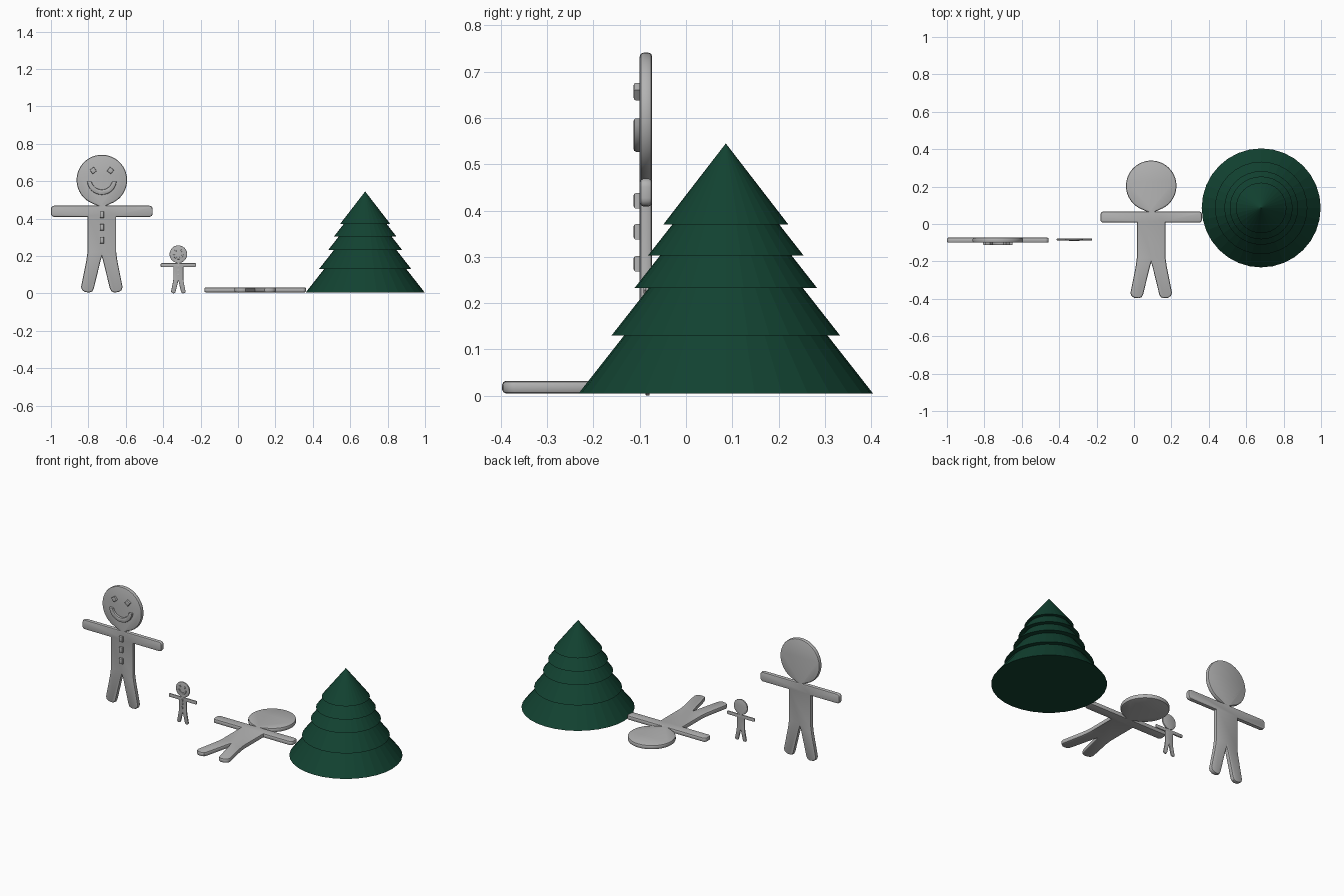
import bpy, bmesh, math
from mathutils import Matrix, Vector

if "Cube" in bpy.data.objects:
    bpy.data.objects.remove(bpy.data.objects["Cube"])


def material(name, rgb):
    m = bpy.data.materials.new(name)
    m.diffuse_color = (*rgb, 1)
    m.use_nodes = True
    m.node_tree.nodes["Principled BSDF"].inputs["Base Color"].default_value = m.diffuse_color
    return m


GREY = material("biscuit grey", (0.45, 0.45, 0.45))
GREEN = material("fir green", (0.006, 0.055, 0.031))


def finish(name, bm, mat, angle):
    mesh = bpy.data.meshes.new(name)
    bm.to_mesh(mesh)
    bm.free()
    mesh.materials.append(mat)
    ob = bpy.data.objects.new(name, mesh)
    bpy.context.collection.objects.link(ob)
    bpy.ops.object.select_all(action='DESELECT')
    ob.select_set(True)
    bpy.context.view_layer.objects.active = ob
    bpy.ops.object.shade_smooth_by_angle(angle=math.radians(angle))
    return ob


def plate(name, outline, front, back, bevel, place):
    """Extruded x-z outline with softened rims on both faces."""
    bm = bmesh.new()
    face = bm.faces.new([bm.verts.new((x, front + bevel, z)) for x, z in outline])
    ext = bmesh.ops.extrude_face_region(bm, geom=[face], use_keep_orig=True)["geom"]
    other = [g for g in ext if isinstance(g, bmesh.types.BMFace)][0]
    bmesh.ops.translate(bm, verts=other.verts[:], vec=(0, back - front - 2 * bevel, 0))
    bmesh.ops.recalc_face_normals(bm, faces=bm.faces[:])
    for f in (face, other):
        for t, d in ((0.3, 0.7), (0.7, 0.3)):
            bmesh.ops.inset_region(bm, faces=[f], thickness=t * bevel, depth=d * bevel,
                                   use_even_offset=True)
    bm.transform(place)
    finish(name, bm, GREY, 35)


def arc(cx, cz, r, a0, a1, n):
    return [(cx + r * math.cos(math.radians(a0 + (a1 - a0) * i / n)),
             cz + r * math.sin(math.radians(a0 + (a1 - a0) * i / n))) for i in range(n + 1)]


# right half of the body outline, crown to crotch, then mirrored
HALF = (arc(0, 0.602, 0.135, 90, -68, 22)
        + [(0.024, 0.465)]
        + arc(0.254, 0.447, 0.018, 90, 0, 4) + arc(0.254, 0.423, 0.018, 0, -90, 4)
        + [(0.077, 0.405), (0.077, 0.215), (0.083, 0.17), (0.111, 0.03), (0.106, 0.014),
           (0.09, 0.003), (0.066, 0.001), (0.051, 0.007), (0.043, 0.022), (0.007, 0.17),
           (0, 0.192)])
BODY = HALF + [(-x, z) for x, z in reversed(HALF[1:-1])]


def figure(prefix, place, face=True):
    plate(prefix + "_body", BODY, -0.0135, 0.0135, 0.008, place)
    if not face:
        return
    # eyes
    for side, s in (("left", -1), ("right", 1)):
        cx, cz = s * 0.046, 0.653
        eye = [(cx - 0.019, cz - s * 0.003), (cx + s * 0.003, cz - 0.019),
               (cx + 0.019, cz + s * 0.003), (cx - s * 0.003, cz + 0.019)]
        plate(f"{prefix}_{side}_eye", eye, -0.0265, -0.008, 0.004, place)
    # smile
    smile = arc(0, 0.602, 0.079, 185, 355, 16) + arc(0, 0.607, 0.056, 348, 192, 16)
    plate(prefix + "_smile", smile, -0.0265, -0.008, 0.005, place)
    # buttons
    for i, z in enumerate((0.417, 0.35, 0.281)):
        w, h = 0.011, 0.017
        plate(f"{prefix}_button_{i + 1}", [(-w, z - h), (w, z - h), (w, z + h), (-w, z + h)],
              -0.0265, -0.008, 0.005, place)


figure("large_biscuit", Matrix.Translation((-0.728, -0.0865, 0.004)))
figure("small_biscuit", Matrix.Translation((-0.319, -0.083, 0)) @ Matrix.Scale(0.348, 4))
figure("lying_biscuit", Matrix.Translation((0.092, -0.398, 0.0185))
       @ Matrix.Rotation(-math.pi / 2, 4, 'X'), face=False)

# tree: stacked cones, all with the same slope
for i, (z, r, h) in enumerate(((0.005, 0.318, 0.405), (0.13, 0.247, 0.315), (0.233, 0.197, 0.251),
                               (0.303, 0.168, 0.214), (0.37, 0.135, 0.175))):
    bm = bmesh.new()
    bmesh.ops.create_cone(bm, cap_ends=True, segments=32, radius1=r, radius2=0, depth=h,
                          matrix=Matrix.Translation((0.68, 0.086, z + h / 2)))
    finish(f"tree_tier_{i + 1}", bm, GREEN, 1)
